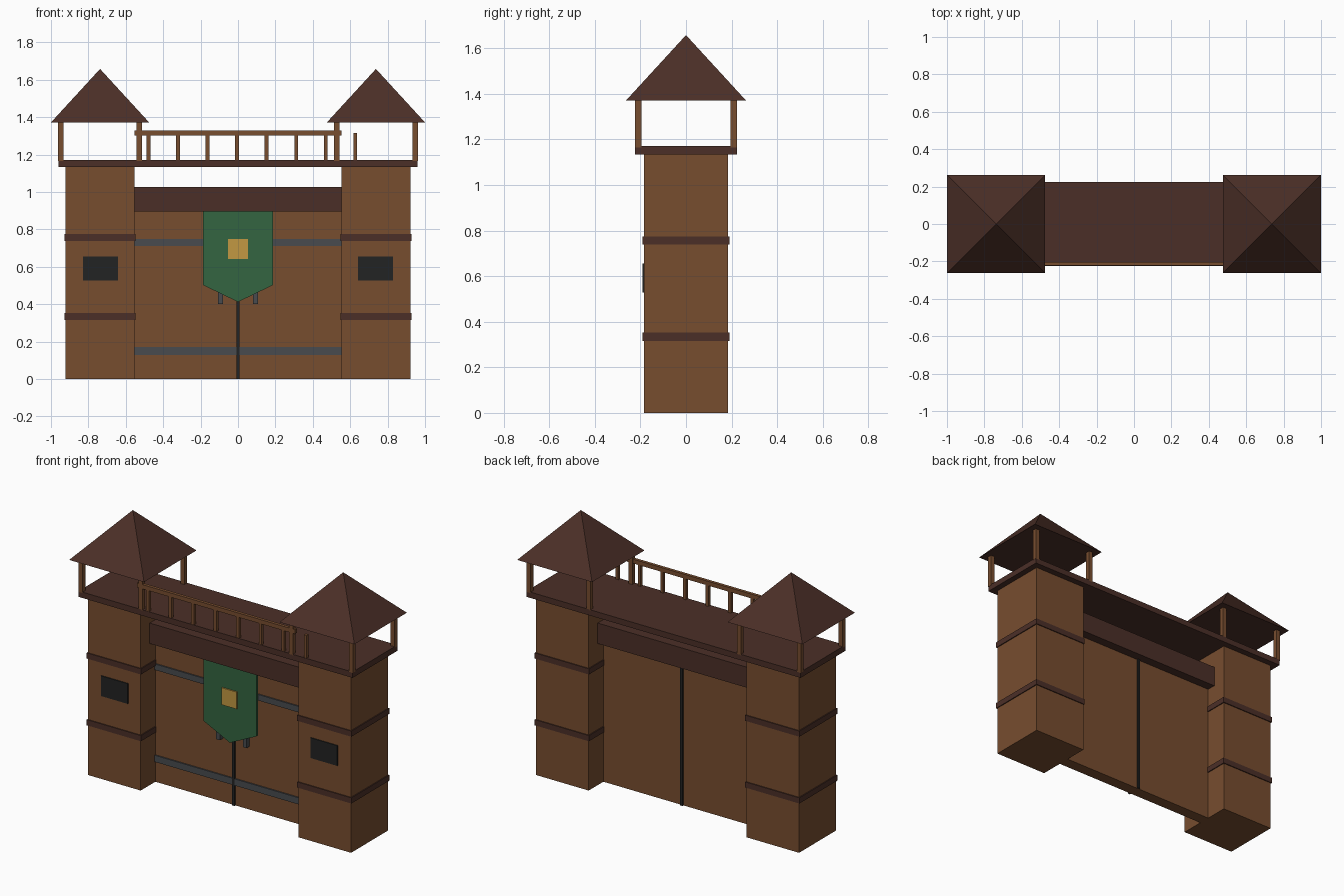
import bpy, bmesh, math

if "Cube" in bpy.data.objects:
    bpy.data.objects.remove(bpy.data.objects["Cube"])


def material(name, hex_code):
    def lin(v):
        v /= 255
        return v / 12.92 if v <= 0.04045 else ((v + 0.055) / 1.055) ** 2.4
    m = bpy.data.materials.new(name)
    m.diffuse_color = [lin(int(hex_code[i:i + 2], 16)) for i in (0, 2, 4)] + [1]
    m.use_nodes = True
    m.node_tree.nodes["Principled BSDF"].inputs["Base Color"].default_value = m.diffuse_color
    return m


WOOD = material("wood", "774D2F")
DARK_WOOD = material("dark wood", "4B2F27")
IRON = material("iron", "484B4E")
BLACK = material("dark opening", "222323")
GREEN = material("green cloth", "346541")
GOLD = material("gold", "C29842")


def finish(name, bm, mat):
    bmesh.ops.recalc_face_normals(bm, faces=bm.faces)
    me = bpy.data.meshes.new(name)
    bm.to_mesh(me)
    bm.free()
    me.materials.append(mat)
    ob = bpy.data.objects.new(name, me)
    bpy.context.collection.objects.link(ob)
    return ob


def box(name, mat, x, y, z):
    """Box from (min, max) ranges on each axis."""
    bm = bmesh.new()
    bmesh.ops.create_cube(bm, size=1)
    for v in bm.verts:
        v.co = [(r[0] + r[1]) / 2 + c * (r[1] - r[0]) for r, c in zip((x, y, z), v.co)]
    return finish(name, bm, mat)


def pyramid(name, mat, cx, half, z0, z1):
    bm = bmesh.new()
    base = [bm.verts.new((cx + sx * half, sy * half, z0))
            for sx, sy in ((-1, -1), (1, -1), (1, 1), (-1, 1))]
    tip = bm.verts.new((cx, 0, z1))
    bm.faces.new(base)
    for i in range(4):
        bm.faces.new((base[i], base[(i + 1) % 4], tip))
    return finish(name, bm, mat)


def around(c, half):
    return (c - half, c + half)


# Towers with bands, windows, posts and roofs
for side, s in (("left", -1), ("right", 1)):
    cx = s * 0.7375
    box(side + "_tower", WOOD, around(cx, 0.184), around(0, 0.184), (0, 1.135))
    for level, z in (("lower", 0.334), ("upper", 0.757)):
        box(f"{side}_tower_{level}_band", DARK_WOOD, around(cx, 0.19), around(0, 0.19), around(z, 0.018))
    box(side + "_window", BLACK, around(cx - s * 0.003, 0.094), (-0.19, -0.182), (0.528, 0.656))
    for i, dx in enumerate((-0.21, 0.21)):
        for j, y in enumerate((-0.21, 0.21)):
            box(f"{side}_roof_post_{i}{j}", WOOD, around(cx + dx, 0.014), around(y, 0.014), (1.165, 1.38))
    pyramid(side + "_roof", DARK_WOOD, cx, 0.2625, 1.372, 1.658)

# Walkway deck and front railing
box("walkway_deck", DARK_WOOD, around(0, 0.96), around(0, 0.224), (1.134, 1.171))
box("railing_top", WOOD, around(0, 0.554), around(-0.212, 0.01), (1.303, 1.33))
for i in range(8):
    box(f"baluster_{i}", WOOD, around(-0.479 + i * 0.158, 0.01), around(-0.212, 0.01), (1.165, 1.315))

# Gate doors, seam, lintel and iron straps
box("gate_left_door", WOOD, (-0.56, 0), around(0, 0.037), (0, 0.905))
box("gate_right_door", WOOD, (0, 0.56), around(0, 0.037), (0, 0.905))
box("gate_seam", BLACK, around(0, 0.008), around(0, 0.048), (0, 0.902))
box("gate_lintel", DARK_WOOD, around(0, 0.56), around(0, 0.094), (0.897, 1.027))
box("lower_strap", IRON, around(0, 0.556), (-0.045, -0.035), (0.129, 0.171))
box("upper_strap", IRON, around(0, 0.556), (-0.045, -0.035), (0.712, 0.75))
for side, s in (("left", -1), ("right", 1)):
    box(side + "_handle", IRON, around(s * 0.094, 0.013), (-0.066, -0.035), (0.4, 0.51))

# Hanging banner with pointed tip and gold patch
bm = bmesh.new()
outline = [(-0.186, 0.9), (-0.186, 0.502), (0, 0.412), (0.186, 0.502), (0.186, 0.9)]
face = bm.faces.new([bm.verts.new((x, -0.082, z)) for x, z in outline])
ext = bmesh.ops.extrude_face_region(bm, geom=[face], use_keep_orig=True)
for v in ext["geom"]:
    if isinstance(v, bmesh.types.BMVert):
        v.co.y = -0.066
finish("banner", bm, GREEN)
box("banner_patch", GOLD, around(0, 0.054), (-0.09, -0.081), (0.642, 0.75))
